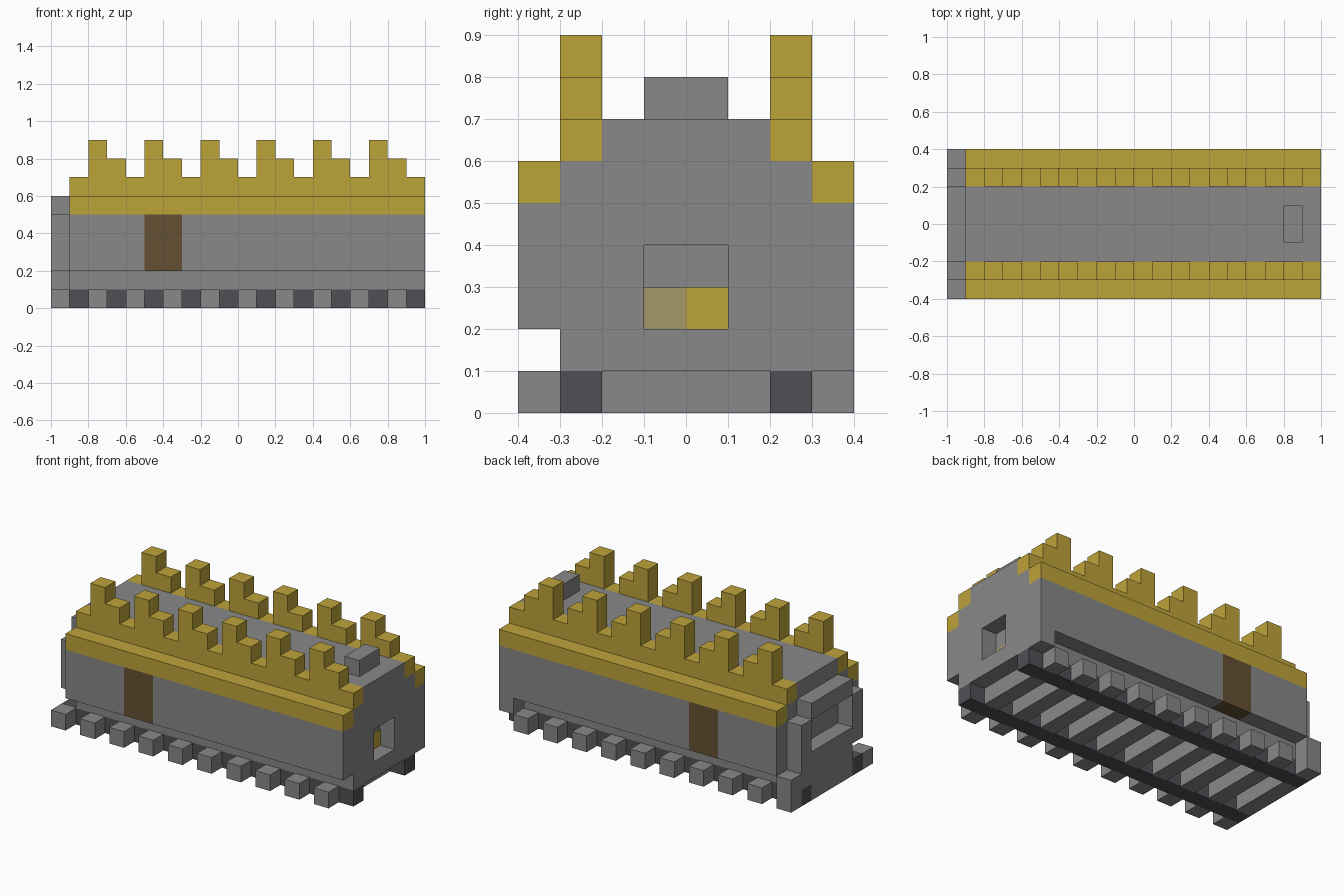
import bpy
import bmesh

if "Cube" in bpy.data.objects:
    bpy.data.objects.remove(bpy.data.objects["Cube"], do_unlink=True)


def linear(c):
    c /= 255
    return c / 12.92 if c <= 0.04045 else ((c + 0.055) / 1.055) ** 2.4


def material(name, *rgb):
    mat = bpy.data.materials.new(name)
    mat.use_nodes = True
    colour = (*[linear(c) for c in rgb], 1)
    mat.diffuse_color = colour
    shader = next(n for n in mat.node_tree.nodes if n.type == "BSDF_PRINCIPLED")
    shader.inputs["Base Color"].default_value = colour
    return mat


grey = material("stone grey", 136, 136, 136)
gold = material("gold", 190, 163, 58)
brown = material("door brown", 100, 80, 50)
dark = material("dark iron", 80, 80, 85)
tan = material("tan", 166, 151, 107)


def boxes(name, mat, *spans):
    """One object from boxes given as (x0, x1, y0, y1, z0, z1)."""
    bm = bmesh.new()
    for x0, x1, y0, y1, z0, z1 in spans:
        verts = bmesh.ops.create_cube(bm, size=1)["verts"]
        for v in verts:
            v.co = (x1 if v.co.x > 0 else x0,
                    y1 if v.co.y > 0 else y0,
                    z1 if v.co.z > 0 else z0)
    mesh = bpy.data.meshes.new(name)
    bm.to_mesh(mesh)
    bm.free()
    mesh.materials.append(mat)
    obj = bpy.data.objects.new(name, mesh)
    bpy.context.collection.objects.link(obj)
    return obj


def both_sides(x0, x1, y0, y1, z0, z1):
    """A box and its mirror image across the long axis."""
    return [(x0, x1, y0, y1, z0, z1), (x0, x1, -y1, -y0, z0, z1)]


# Track: two rails with sleepers between and outside them
boxes("rails", dark, *both_sides(-1, 1, 0.2, 0.3, 0, 0.1))
sleepers = []
for i in range(10):
    x = -1 + 0.2 * i
    sleepers.append((x, x + 0.1, -0.2, 0.2, 0, 0.1))
    sleepers += both_sides(x, x + 0.1, 0.3, 0.4, 0, 0.1)
boxes("sleepers", grey, *sleepers)

# Main body, stepped roof and chimney
boxes("body_core", grey, (-0.9, 0.9, -0.3, 0.3, 0.1, 0.6))
boxes("roof", grey, (-0.9, 1, -0.2, 0.2, 0.6, 0.7))
boxes("chimney", grey, (0.8, 0.9, -0.1, 0.1, 0.7, 0.8))

# End wall around the window, with coloured panels inside the opening
boxes("end_wall", grey,
      (0.9, 1, -0.3, 0.3, 0.1, 0.2), (0.9, 1, -0.3, 0.3, 0.4, 0.6),
      *both_sides(0.9, 1, 0.1, 0.3, 0.2, 0.4))
boxes("window_panel_gold", gold, (0.898, 0.904, 0, 0.1, 0.2, 0.3))
boxes("window_panel_tan", tan, (0.898, 0.904, -0.1, 0, 0.2, 0.3))

# Side walls with a door on each side
boxes("side_walls", grey, *both_sides(-0.9, -0.5, 0.3, 0.4, 0.2, 0.5),
      *both_sides(-0.3, 1, 0.3, 0.4, 0.2, 0.5))
boxes("doors", brown, *both_sides(-0.5, -0.3, 0.3, 0.4, 0.2, 0.5))
boxes("corner_block", grey, (0.9, 1, 0.3, 0.4, 0.1, 0.2))

# Gold trim and stepped battlements
boxes("lower_trim", gold, *both_sides(-0.9, 1, 0.3, 0.4, 0.5, 0.6))
boxes("upper_trim", gold, *both_sides(-0.9, 1, 0.2, 0.3, 0.6, 0.7))
battlements = []
for i in range(6):
    x = -0.8 + 0.3 * i
    battlements += both_sides(x, x + 0.1, 0.2, 0.3, 0.7, 0.9)
    battlements += both_sides(x + 0.1, x + 0.2, 0.2, 0.3, 0.7, 0.8)
boxes("battlements", gold, *battlements)

# Framed opening at the other end, standing on a buffer
boxes("frame_posts", grey, *both_sides(-1, -0.9, 0.2, 0.3, 0.2, 0.5))
boxes("frame_lintel", grey, (-1, -0.9, -0.2, 0.2, 0.5, 0.6))
boxes("frame_sill", grey, (-1, -0.9, -0.2, 0.2, 0.2, 0.3))
boxes("buffer", grey, (-1, -0.9, -0.2, 0.4, 0.1, 0.2))
